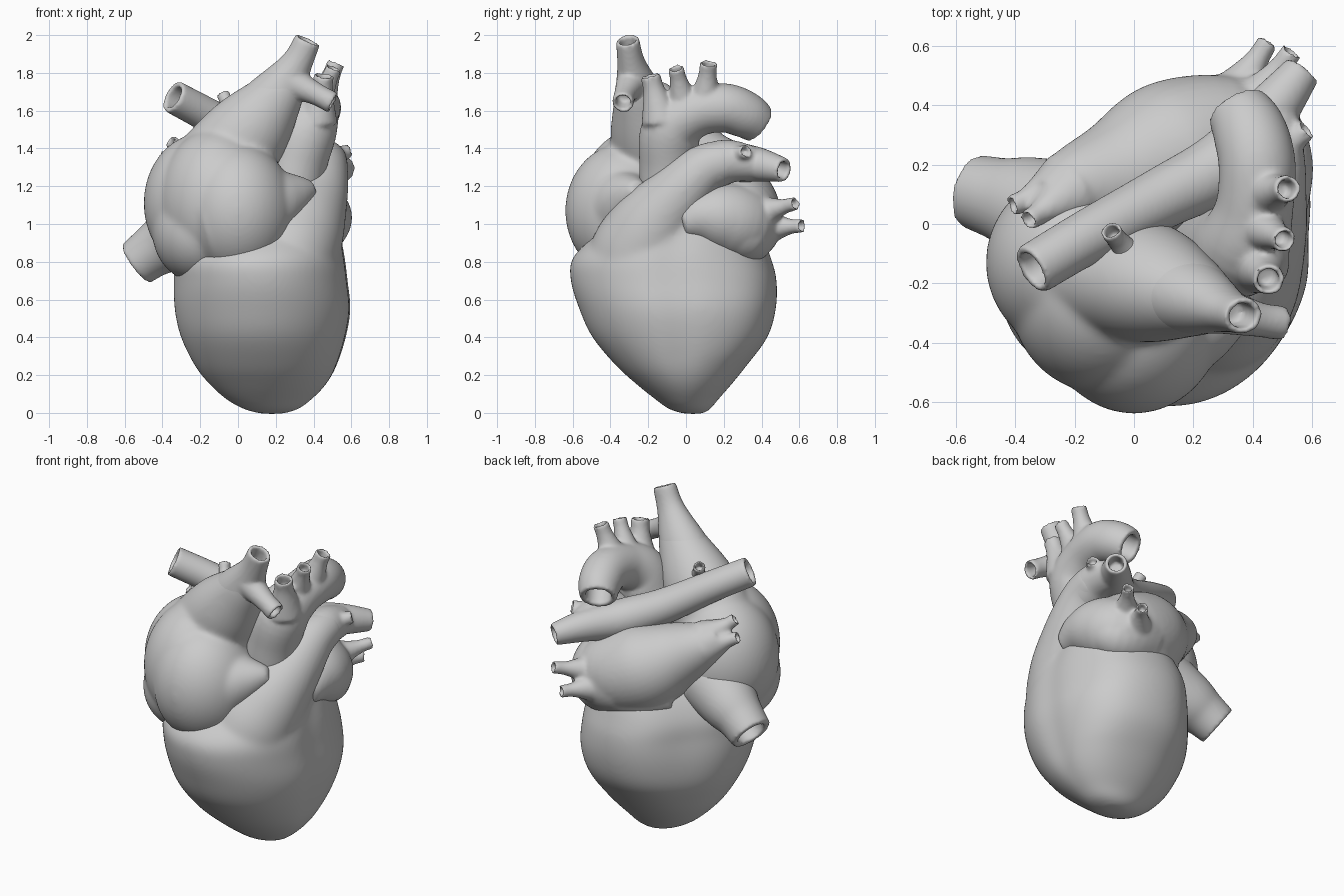
import bpy, bmesh, math
from mathutils import Vector, Matrix

if "Cube" in bpy.data.objects:
    bpy.data.objects.remove(bpy.data.objects["Cube"])

SEG = 40


def spline(keys, steps):
    """Smooth Catmull-Rom samples through tuples of any length."""
    k = [Vector(p) for p in keys]
    k = [2 * k[0] - k[1]] + k + [2 * k[-1] - k[-2]]
    out = []
    for i in range(1, len(k) - 2):
        a, b, c, d = k[i - 1:i + 3]
        for s in range(steps):
            t = s / steps
            out.append(0.5 * (2 * b + (c - a) * t + (2 * a - 5 * b + 4 * c - d) * t * t
                              + (3 * b - a - 3 * c + d) * t ** 3))
    return out + [k[-2]]


def loft(bm, rings):
    """Closed skin over a list of point rings."""
    vs = [[bm.verts.new(p) for p in r] for r in rings]
    for a, b in zip(vs, vs[1:]):
        for i in range(len(a)):
            j = (i + 1) % len(a)
            bm.faces.new((a[i], a[j], b[j], b[i]))
    bm.faces.new(vs[0][::-1])
    bm.faces.new(vs[-1])


def tube(bm, path, open_end=True, flat=1.0, both=False):
    """Vessel along (x, y, z, radius) keys, hollowed at its end."""
    pts = spline(path, 6)
    cs = [p.to_3d() for p in pts]
    rs = [p[3] for p in pts]
    n = len(cs)
    rings, normal = [], None

    def ring(c, u, v, r):
        res = []
        for i in range(SEG):
            a = 2 * math.pi * i / SEG
            o = (u * math.cos(a) + v * math.sin(a)) * r
            res.append(c + Vector((o.x, o.y * flat, o.z)))
        return res
    frames = []
    for i in range(n):
        t = (cs[min(i + 1, n - 1)] - cs[max(i - 1, 0)]).normalized()
        if normal is None:
            normal = t.orthogonal()
        normal = (normal - t * normal.dot(t)).normalized()
        frames.append((cs[i], normal.copy(), t.cross(normal), t))
        rings.append(ring(cs[i], normal, t.cross(normal), rs[i]))

    def bore(f, r, s):
        c, u, v, t = f
        return [ring(c - t * d * s, u, v, r * 0.69) for d in (0, r * 0.8, r * 1.6)]
    if open_end:
        rings += bore(frames[-1], rs[-1], 1)
    if both:
        rings = bore(frames[0], rs[0], -1)[::-1] + rings
    loft(bm, rings)


def blob(bm, centre, radii):
    m = Matrix.Translation(centre) @ Matrix.Diagonal((*radii, 1))
    bmesh.ops.create_uvsphere(bm, u_segments=40, v_segments=24, radius=1, matrix=m)


def finish(bm, name, smooth):
    """Fuse the overlapping solids of a part and soften the joins."""
    bmesh.ops.recalc_face_normals(bm, faces=bm.faces)
    me = bpy.data.meshes.new(name)
    bm.to_mesh(me)
    bm.free()
    ob = bpy.data.objects.new(name, me)
    bpy.context.collection.objects.link(ob)
    r = ob.modifiers.new("fuse", 'REMESH')
    r.mode = 'VOXEL'
    r.voxel_size = 0.011
    r.use_smooth_shade = True
    s = ob.modifiers.new("soften", 'SMOOTH')
    s.factor = 0.5
    s.iterations = smooth


def bell(a, centre, width):
    d = (a - centre + math.pi) % (2 * math.pi) - math.pi
    return math.exp(-(d / width) ** 2)


# Ventricles: z, x min, x max, y min, y max
keys = [(-.005, .12, .24, -.01, .09), (.02, .03, .32, -.09, .13), (.07, -.06, .39, -.16, .17),
        (.15, -.15, .47, -.26, .24), (.25, -.23, .53, -.37, .32), (.40, -.305, .58, -.495, .43),
        (.55, -.34, .605, -.565, .475), (.70, -.345, .59, -.61, .48), (.82, -.335, .575, -.6, .45),
        (.95, -.23, .55, -.47, .40), (1.05, -.08, .53, -.35, .35), (1.15, .12, .5, -.23, .25)]
rings = []
for z, x0, x1, y0, y1 in spline(keys, 5):
    r = []
    for i in range(96):
        a = 2 * math.pi * i / 96
        # groove between the chambers, full left chamber, flattened back
        g = 1 + min(1, z / 0.3) * (0.085 * bell(a, .8, .45) - 0.04 * bell(a, 0, .2)
                                   - 0.13 * bell(a, 2.4, .5) * min(1, z / .7))
        r.append(((x0 + x1) / 2 + (x1 - x0) / 2 * math.cos(a) * g,
                  (y0 + y1) / 2 + (y1 - y0) / 2 * math.sin(a) * g, z))
    rings.append(r)
bm = bmesh.new()
loft(bm, rings)
# outflow ridge rising to the pulmonary trunk
tube(bm, [(.18, -.18, .58, .2), (.24, -.25, .78, .27), (.33, -.175, .97, .24),
          (.41, -.05, 1.14, .175), (.45, .1, 1.29, .135), (.47, .25, 1.34, .11)], False)
finish(bm, "ventricles", 40)

# Right atrium body, with its ear lying over the outflow
bm = bmesh.new()
blob(bm, (-.19, -.13, 1.11), (.31, .31, .37))
blob(bm, (.0, -.32, 1.07), (.3, .32, .36))
blob(bm, (-.11, -.24, 1.12), (.31, .33, .39))
blob(bm, (-.195, -.2, .96), (.26, .3, .275))
tube(bm, [(-.14, -.3, 1.0, .28), (.05, -.33, 1.05, .255), (.2, -.315, 1.12, .185),
          (.31, -.285, 1.16, .115), (.4, -.25, 1.19, .045)], False)
tube(bm, [(-.17, -.14, 1.22, .25), (.05, -.2, 1.48, .225), (.2, -.25, 1.67, .15),
          (.29, -.285, 1.8, .09)], False, flat=.9)
finish(bm, "right_atrium", 35)

# Great veins opening into the right atrium
bm = bmesh.new()
tube(bm, [(.05, -.2, 1.49, .19), (.2, -.25, 1.68, .145),
          (.31, -.29, 1.85, .085), (.37, -.31, 1.975, .07)], flat=.88)
tube(bm, [(.26, -.28, 1.76, .09), (.41, -.32, 1.69, .06), (.505, -.335, 1.64, .058)])
tube(bm, [(.02, -.14, 1.54, .06), (-.05, -.06, 1.63, .037), (-.08, -.02, 1.69, .037)])
finish(bm, "upper_great_vein", 7)
bm = bmesh.new()
tube(bm, [(-.2, .0, 1.0, .21), (-.36, .06, .91, .17), (-.45, .085, .855, .14),
          (-.54, .11, .79, .125)])
finish(bm, "lower_great_vein", 6)

# Aorta: rising limb, arch and three branches
bm = bmesh.new()
tube(bm, [(.27, -.08, 1.05, .16), (.31, -.09, 1.3, .157), (.365, -.075, 1.5, .16),
          (.405, .05, 1.59, .132), (.415, .2, 1.615, .13), (.39, .31, 1.58, .125),
          (.35, .385, 1.53, .108)])
for base, tip, r in [((.42, -.13, 1.55), (.455, -.19, 1.79), .054),
                     ((.42, -.01, 1.63), (.51, -.055, 1.83), .043),
                     ((.43, .1, 1.63), (.52, .12, 1.855), .047)]:
    mid = Vector(base).lerp(Vector(tip), .65)
    tube(bm, [(*base, r * 2), (*mid, r * 1.1), (*tip, r)])
finish(bm, "aorta", 9)

# Pulmonary artery, open at both ends, with a small side branch
bm = bmesh.new()
tube(bm, [(-.345, -.155, 1.675, .088), (-.15, -.04, 1.57, .092), (.1, .09, 1.425, .105),
          (.3, .2, 1.34, .115), (.46, .38, 1.315, .092), (.57, .52, 1.285, .064)], both=True)
tube(bm, [(.45, .1, 1.29, .13), (.46, .22, 1.33, .117), (.47, .36, 1.32, .09)], False)
tube(bm, [(.46, .22, 1.33, .09), (.54, .285, 1.37, .045), (.585, .32, 1.385, .038)])
finish(bm, "pulmonary_artery", 7)

# Left atrium, its ear-shaped pouch and four veins
bm = bmesh.new()
tube(bm, [(-.3, .07, 1.33, .09), (-.2, .12, 1.27, .14), (-.05, .16, 1.18, .2),
          (.12, .22, 1.09, .26), (.3, .26, 1.03, .24), (.4, .2, 1.02, .2)], False)
tube(bm, [(.2, .3, 1.0, .19), (.35, .3, 1.0, .2), (.42, .19, 1.03, .19),
          (.465, .07, 1.03, .14), (.5, -.03, 1.0, .07)], False)
tube(bm, [(-.02, .18, .95, .13), (.1, .27, .95, .15), (.25, .31, .95, .155),
          (.4, .31, .95, .15), (.47, .2, .99, .1)], False)
for base, tip in [((.37, .36, 1.05), (.535, .585, 1.11)), ((.32, .40, .98), (.455, .62, .99)),
                  ((-.22, .1, 1.32), (-.36, .01, 1.44)), ((-.24, .13, 1.28), (-.415, .06, 1.355))]:
    mid = Vector(base).lerp(Vector(tip), .65)
    tube(bm, [(*base, .11), (*mid, .045), (*tip, .037)])
finish(bm, "left_atrium", 11)
